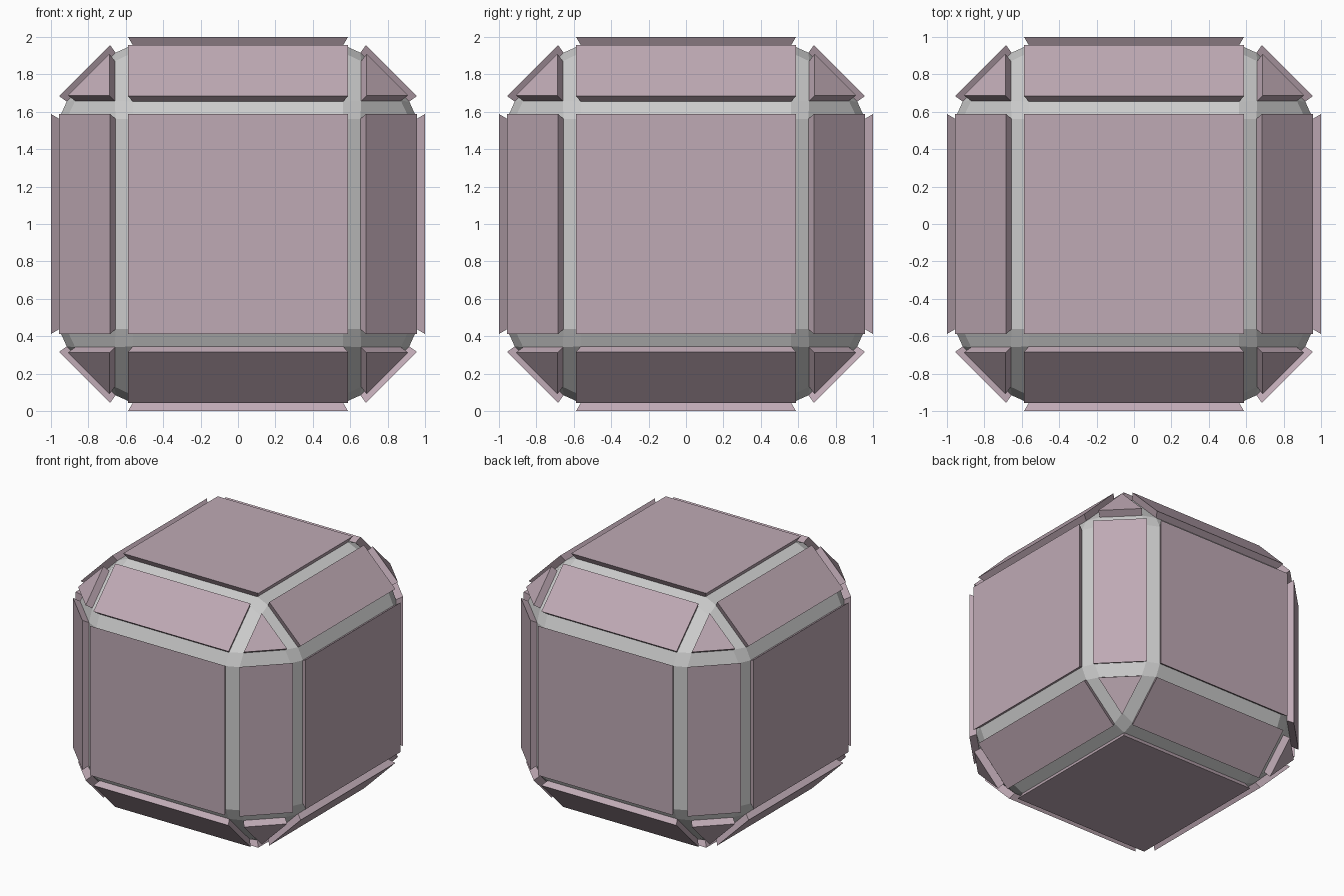
import bpy, bmesh, math
from itertools import product, permutations
from mathutils import Vector

if "Cube" in bpy.data.objects:
    bpy.data.objects.remove(bpy.data.objects["Cube"])

K = 0.957          # the core is the plate outline shrunk toward the centre
FLAT = 0.588       # half width of the large square plates
LIFT = Vector((0, 0, 1))

mauve = bpy.data.materials.new("mauve")
mauve.diffuse_color = (0.52, 0.40, 0.46, 1)
mauve.use_nodes = True
mauve.node_tree.nodes["Principled BSDF"].inputs["Base Color"].default_value = mauve.diffuse_color


def outline(d):
    """Outer corner points of the plate facing direction d (each part -1, 0 or 1)."""
    n = sum(map(abs, d))
    tops = {1: [(1.0,)], 2: [(0.684, 0.957), (0.957, 0.684)],
            3: sorted(set(permutations((0.91, 0.688, 0.688))))}[n]
    pts = []
    for top in tops:
        for side in product((-FLAT, FLAT), repeat=3 - n):
            t, s = iter(top), iter(side)
            pts.append(Vector([c * next(t) if c else next(s) for c in d]))
    return pts


def hull_object(name, pts, mat=None, open_dir=None):
    bm = bmesh.new()
    for p in pts:
        bm.verts.new(p)
    bmesh.ops.convex_hull(bm, input=bm.verts[:])
    bmesh.ops.dissolve_limit(bm, angle_limit=math.radians(4),
                             verts=bm.verts[:], edges=bm.edges[:])
    bmesh.ops.recalc_face_normals(bm, faces=bm.faces[:])
    if open_dir:  # drop the hidden underside resting on the core
        d = Vector(open_dir).normalized()
        base = [f for f in bm.faces if f.normal.dot(d) < -0.95]
        bmesh.ops.delete(bm, geom=base, context='FACES_ONLY')
    bmesh.ops.translate(bm, verts=bm.verts[:], vec=LIFT)
    me = bpy.data.meshes.new(name)
    bm.to_mesh(me)
    bm.free()
    if mat:
        me.materials.append(mat)
    ob = bpy.data.objects.new(name, me)
    bpy.context.collection.objects.link(ob)


directions = [d for d in product((-1, 0, 1), repeat=3) if any(d)]

# Grey core with bevelled frame strips
hull_object("core", [p * K for d in directions for p in outline(d)])

# Flared plates: 6 square faces, 12 edges, 8 corners
names = {1: "face_plate", 2: "edge_plate", 3: "corner_plate"}
for d in directions:
    pts = outline(d)
    hull_object(names[sum(map(abs, d))], pts + [p * K for p in pts], mauve, d)
